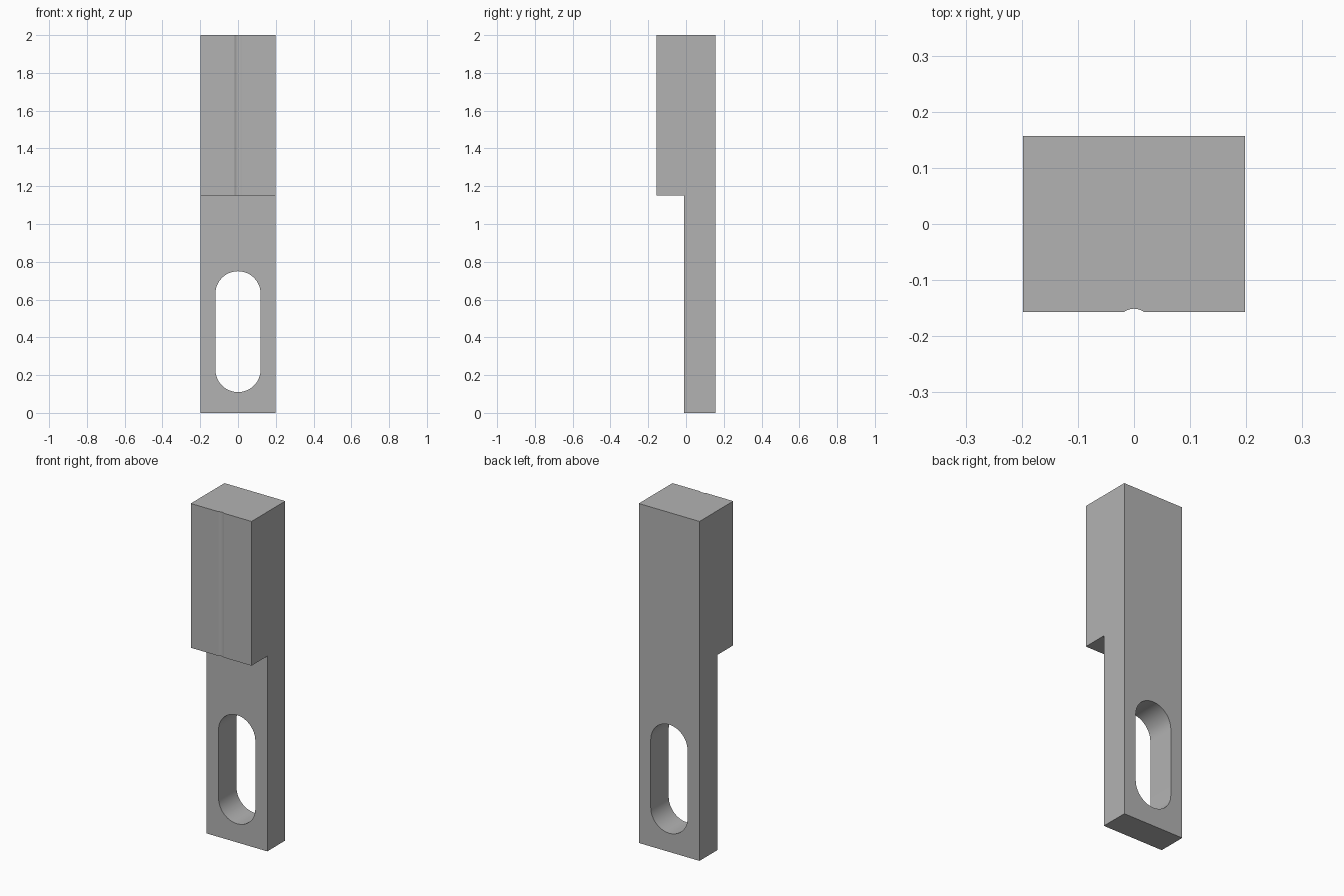
import bpy
import bmesh
from math import pi, sin, cos
from mathutils import Vector

cube = bpy.data.objects.get("Cube")
if cube:
    bpy.data.objects.remove(cube, do_unlink=True)

HALF_W, HALF_D, HEIGHT = 0.198, 0.157, 2.0
STEP_Y, STEP_Z = -0.01, 1.15

steel = bpy.data.materials.new("grey_steel")
steel.use_nodes = True
grey = (0.45, 0.45, 0.45, 1)
steel.diffuse_color = grey
steel.node_tree.nodes["Principled BSDF"].inputs["Base Color"].default_value = grey


def prism(name, outline, along):
    """Extrude a closed 3D outline along a vector into a solid."""
    bm = bmesh.new()
    face = bm.faces.new([bm.verts.new(p) for p in outline])
    cap = bmesh.ops.extrude_face_region(bm, geom=[face], use_keep_orig=True)
    moved = [g for g in cap["geom"] if isinstance(g, bmesh.types.BMVert)]
    bmesh.ops.translate(bm, verts=moved, vec=Vector(along))
    bmesh.ops.recalc_face_normals(bm, faces=bm.faces)
    mesh = bpy.data.meshes.new(name)
    bm.to_mesh(mesh)
    bm.free()
    mesh.materials.append(steel)
    obj = bpy.data.objects.new(name, mesh)
    bpy.context.collection.objects.link(obj)
    return obj


def arc(centre, radius, start, end, steps):
    return [(centre[0] + radius * cos(start + (end - start) * i / steps),
             centre[1] + radius * sin(start + (end - start) * i / steps))
            for i in range(steps + 1)]


# Stepped bar: thick head above, thin shank below
side = [(STEP_Y, 0), (HALF_D, 0), (HALF_D, HEIGHT), (-HALF_D, HEIGHT),
        (-HALF_D, STEP_Z), (STEP_Y, STEP_Z)]
bar = prism("slotted_bar", [(-HALF_W, y, z) for y, z in side], (2 * HALF_W, 0, 0))

# Rounded slot through the shank
slot = arc((0, 0.63), 0.12, 0, pi, 24) + arc((0, 0.23), 0.12, pi, 2 * pi, 24)
slot_cutter = prism("slot_cutter", [(x, -0.3, z) for x, z in slot], (0, 0.6, 0))

# Shallow round groove down the front of the head
groove = arc((0, -HALF_D - 0.024), 0.03, 0, 2 * pi, 48)[:-1]
groove_cutter = prism("groove_cutter", [(x, y, STEP_Z - 0.1) for x, y in groove], (0, 0, 1))

bpy.context.view_layer.objects.active = bar
for cutter in (slot_cutter, groove_cutter):
    cutter.hide_render = True
    cut = bar.modifiers.new(cutter.name, "BOOLEAN")
    cut.operation = "DIFFERENCE"
    cut.solver = "EXACT"
    cut.object = cutter
    bpy.ops.object.modifier_apply(modifier=cut.name)
    bpy.data.objects.remove(cutter, do_unlink=True)

# Smooth the curved walls, keep the corners crisp
bpy.ops.object.select_all(action="DESELECT")
bar.select_set(True)
bpy.ops.object.shade_smooth_by_angle(angle=pi / 9)
